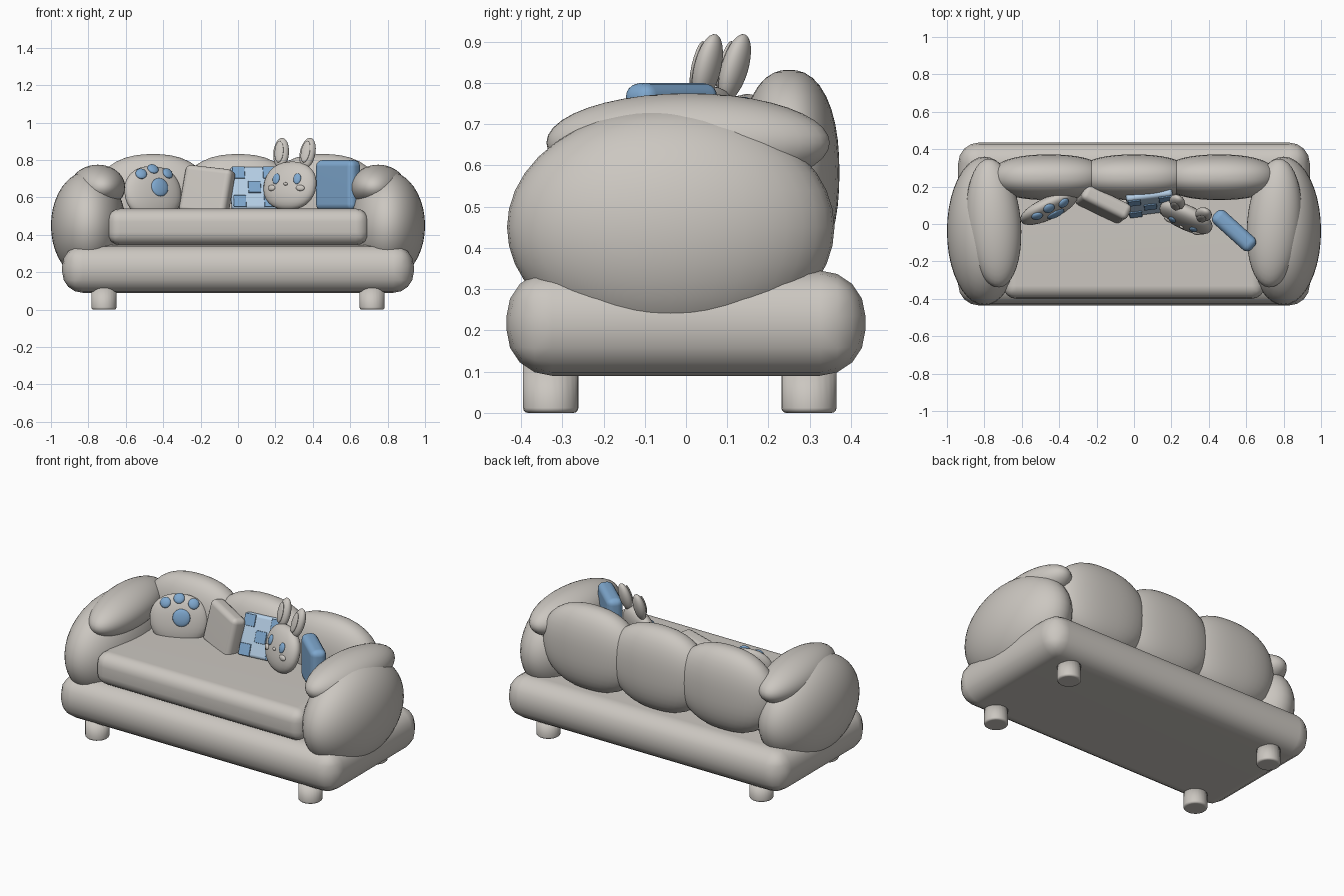
import bpy, bmesh
from math import radians, copysign
from mathutils import Matrix, Vector

old = bpy.data.objects.get("Cube")
if old:
    bpy.data.objects.remove(old, do_unlink=True)


def material(name, color):
    m = bpy.data.materials.new(name)
    m.use_nodes = True
    m.diffuse_color = (*color, 1)
    m.node_tree.nodes["Principled BSDF"].inputs["Base Color"].default_value = (*color, 1)
    return m


FABRIC = material("warm_grey", (0.60, 0.57, 0.53))
BLUE = material("blue", (0.21, 0.39, 0.62))
PALE = material("pale_blue", (0.47, 0.63, 0.80))


def frame(loc, turn=0, lean=0, roll=0):
    """Placement turned about z, leaned back and rolled sideways (degrees)."""
    return (Matrix.Translation(loc) @ Matrix.Rotation(radians(turn), 4, 'Z')
            @ Matrix.Rotation(radians(-lean), 4, 'X') @ Matrix.Rotation(radians(roll), 4, 'Y'))


def finish(name, bm, mat, matrix):
    mesh = bpy.data.meshes.new(name)
    bm.to_mesh(mesh)
    bm.free()
    mesh.materials.append(mat)
    mesh.shade_smooth()
    ob = bpy.data.objects.new(name, mesh)
    bpy.context.collection.objects.link(ob)
    ob.matrix_world = matrix
    return ob


def blob(name, size, mat, matrix, power=2.0, detail=32):
    """Ellipsoid with radii size; a power above 2 makes it plumper."""
    bm = bmesh.new()
    bmesh.ops.create_uvsphere(bm, u_segments=detail, v_segments=detail // 2, radius=1)
    for v in bm.verts:
        k = sum(abs(c) ** power for c in v.co) ** (-1 / power)
        v.co = Vector(c * k * s for c, s in zip(v.co, size))
    return finish(name, bm, mat, matrix)


def soft_box(name, size, bevel, mat, matrix, segments=4):
    bm = bmesh.new()
    bmesh.ops.create_cube(bm, size=1, matrix=Matrix.Diagonal((*size, 1)))
    bmesh.ops.bevel(bm, geom=bm.edges[:], offset=bevel, segments=segments,
                    profile=0.5, affect='EDGES')
    ob = finish(name, bm, mat, matrix)
    ob.modifiers.new("weighted_normals", 'WEIGHTED_NORMAL').keep_sharp = True
    return ob


def face_pad(name, x, z, size, mat, matrix, body, power=2.0):
    """Flattened button lying on the front of a blob with radii body."""
    rx, ry, rz = body
    d = max(0.02, 1 - abs(x / rx) ** power - abs(z / rz) ** power) ** (1 / power)
    spot = Vector((x, -ry * d, z))
    normal = Vector(copysign(abs(c / r) ** (power - 1) / r, c) for c, r in zip(spot, body))
    turn = Vector((0, -1, 0)).rotation_difference(normal.normalized())
    blob(name, size, mat, matrix @ Matrix.Translation(spot) @ turn.to_matrix().to_4x4(), detail=20)


# Base and seat
soft_box("base", (1.88, 0.87, 0.255), 0.11, FABRIC, frame((0, 0, 0.2175)))
soft_box("seat", (1.40, 0.65, 0.195), 0.07, FABRIC, frame((0, -0.075, 0.4425)))

# Arms with inner rolls, and legs
for side, s in (("left", 1), ("right", -1)):
    blob(side + "_arm", (0.20, 0.397, 0.29), FABRIC, frame((s * 0.80, -0.037, 0.45)), detail=40)
    blob(side + "_arm_roll", (0.145, 0.345, 0.12), FABRIC,
         frame((s * 0.75, 0.005, 0.655), turn=-5 * s), detail=40)
    for end, y in (("front", -0.328), ("back", 0.298)):
        bm = bmesh.new()
        bmesh.ops.create_cone(bm, cap_ends=True, segments=24, radius1=0.067,
                              radius2=0.067, depth=0.15)
        rim = [e for e in bm.edges if all(v.co.z < 0 for v in e.verts)]
        bmesh.ops.bevel(bm, geom=rim, offset=0.012, segments=3, profile=0.5, affect='EDGES')
        leg = finish(f"{end}_{side}_leg", bm, FABRIC, frame((s * 0.717, y, 0.075)))
        leg.modifiers.new("weighted_normals", 'WEIGHTED_NORMAL')

# Back cushions
for name, x in (("right", -0.455), ("middle", 0), ("left", 0.455)):
    blob(name + "_back_cushion", (0.315, 0.122, 0.25), FABRIC,
         frame((x, 0.25, 0.582)), power=2.3, detail=40)

# Paw pillow
paw = frame((-0.455, 0.085, 0.625), turn=25, lean=12)
paw_body = (0.165, 0.05, 0.145)
blob("paw_pillow", paw_body, FABRIC, paw, power=2.2)
face_pad("paw_palm", 0.02, 0.02, (0.05, 0.014, 0.05), BLUE, paw, paw_body, 2.2)
for i, (x, z) in enumerate(((-0.075, 0.097), (0, 0.125), (0.083, 0.10))):
    face_pad(f"paw_toe_{i + 1}", x, z, (0.031, 0.014, 0.031), BLUE, paw, paw_body, 2.2)

# Plain pillow and blue pillow
soft_box("plain_pillow", (0.275, 0.09, 0.26), 0.03, FABRIC,
         frame((-0.165, 0.105, 0.632), turn=-25, lean=10, roll=6))
soft_box("blue_pillow", (0.275, 0.09, 0.27), 0.035, BLUE,
         frame((0.535, -0.035, 0.665), turn=-42))

# Checkered pillow: raised squares on alternate cells
check = frame((0.085, 0.12, 0.645), turn=7, lean=22)
soft_box("checkered_pillow", (0.25, 0.055, 0.245), 0.02, PALE, check)
for col in (-1, 0, 1):
    for row in (-1, 0, 1):
        if (col + row) % 2 == 0:
            soft_box("check_square", (0.068, 0.009, 0.068), 0.003, BLUE,
                     check @ Matrix.Translation((col * 0.083, -0.031, row * 0.083)), 2)

# Bunny pillow
bunny = frame((0.278, 0.035, 0.662), turn=-25, lean=16)
head = (0.152, 0.055, 0.133)
blob("bunny_head", head, FABRIC, bunny, power=2.2)
for side, s in (("left", 1), ("right", -1)):
    ear = bunny @ frame((s * 0.078, 0.005, 0.183), roll=4 * s)
    blob(side + "_bunny_ear", (0.044, 0.03, 0.085), FABRIC, ear)
    blob(side + "_inner_ear", (0.026, 0.009, 0.06), FABRIC,
         ear @ Matrix.Translation((0, -0.028, 0)), detail=20)
    face_pad(side + "_bunny_eye", s * 0.062, 0.025, (0.021, 0.01, 0.03), BLUE, bunny, head, 2.2)
    face_pad(side + "_bunny_cheek", s * 0.085, -0.025, (0.024, 0.01, 0.016), FABRIC,
             bunny, head, 2.2)
face_pad("bunny_nose", 0, -0.005, (0.012, 0.01, 0.009), FABRIC, bunny, head, 2.2)
